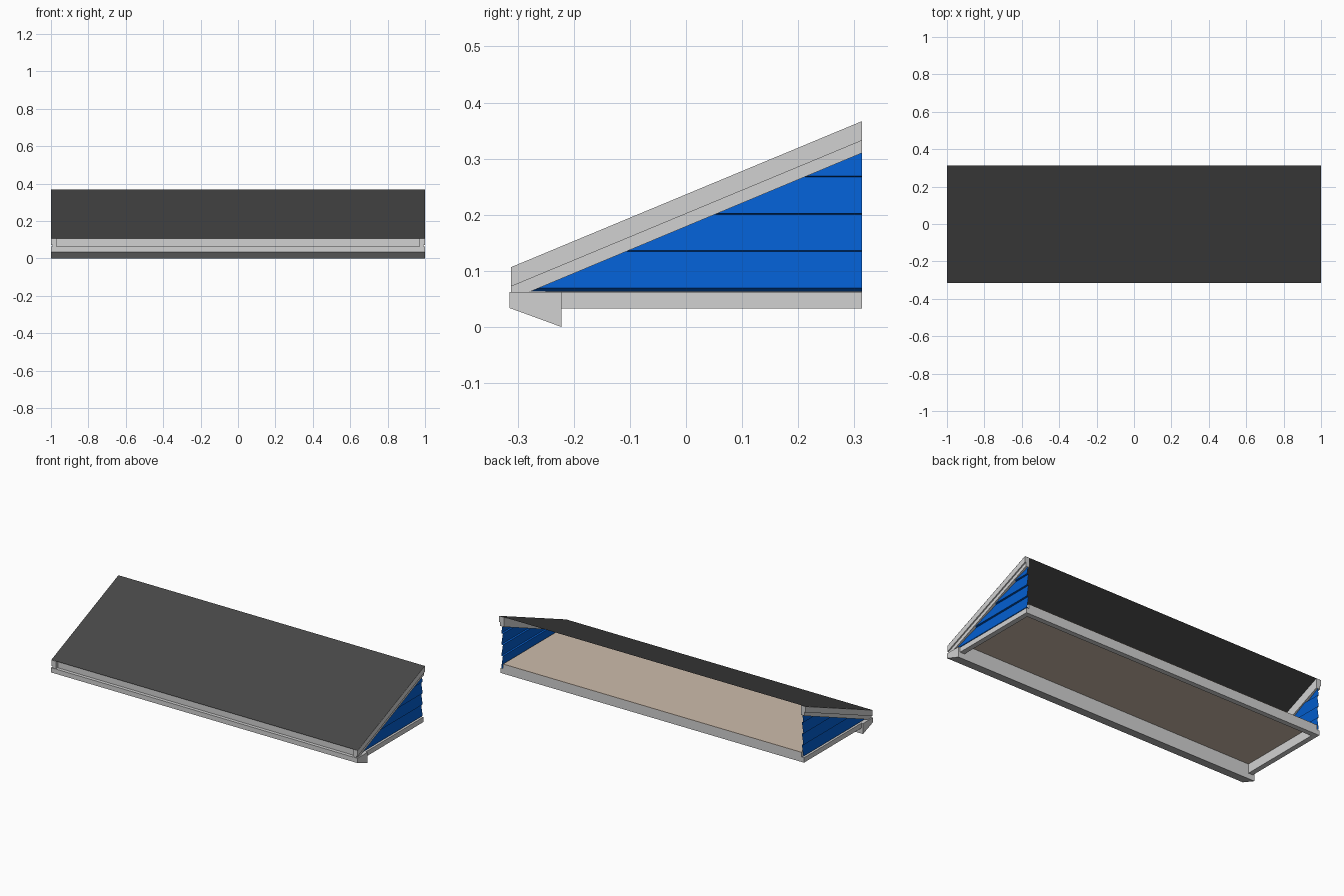
import bpy

cube = bpy.data.objects.get("Cube")
if cube:
    bpy.data.objects.remove(cube, do_unlink=True)


def material(name, r, g, b):
    m = bpy.data.materials.new(name)
    m.use_nodes = True
    m.diffuse_color = (r, g, b, 1)
    m.node_tree.nodes["Principled BSDF"].inputs["Base Color"].default_value = (r, g, b, 1)
    return m


TRIM = material("light_grey_trim", 0.64, 0.64, 0.64)
ROOF = material("dark_grey_roofing", 0.063, 0.063, 0.063)
SIDING = material("blue_siding", 0.001, 0.112, 0.63)
CEILING = material("beige_ceiling", 0.61, 0.5, 0.41)


def add_mesh(name, verts, faces, mat):
    me = bpy.data.meshes.new(name)
    me.from_pydata(verts, [], faces)
    me.materials.append(mat)
    ob = bpy.data.objects.new(name, me)
    bpy.context.collection.objects.link(ob)
    return ob


def extrude_x(name, profile, x0, x1, mat):
    """Solid with a (y, z) profile, counter-clockwise seen from +x."""
    n = len(profile)
    verts = [(x, y, z) for x in (x0, x1) for y, z in profile]
    faces = [tuple(reversed(range(n))), tuple(range(n, 2 * n))]
    faces += [(i, (i + 1) % n, n + (i + 1) % n, n + i) for i in range(n)]
    return add_mesh(name, verts, faces, mat)


def box(name, x0, x1, y0, y1, z0, z1, mat):
    return extrude_x(name, [(y0, z0), (y1, z0), (y1, z1), (y0, z1)], x0, x1, mat)


FRONT, BACK = -0.312, 0.3135
SLOPE = 0.416
BASE_BOTTOM, BASE_TOP = 0.033, 0.062
CEILING_BOTTOM, CEILING_TOP = 0.087, 0.09
INNER, WALL = 0.97, 0.974


def slope_z(y, front_z):
    return front_z + (y - FRONT) * SLOPE


def slab(front_low, front_high):
    return [(FRONT, front_low), (BACK, slope_z(BACK, front_low)),
            (BACK, slope_z(BACK, front_high)), (FRONT, front_high)]


# Roof covering: one thin sheet
roof_back = slope_z(BACK, 0.107)
add_mesh("roof", [(-1, FRONT, 0.107), (1, FRONT, 0.107),
                  (1, BACK, roof_back), (-1, BACK, roof_back)], [(0, 1, 2, 3)], ROOF)

# Front eave: sloped soffit beam and recessed fascia
extrude_x("eave_beam", [(-0.315, 0.034), (-0.222, 0), (-0.222, BASE_TOP),
                        (-0.315, BASE_TOP)], -1, 1, TRIM)
box("front_fascia", -INNER, INNER, -0.295, -0.28, BASE_TOP, 0.111, TRIM)

# Base frame: lower rail, upper curbs and the raised ceiling panel
box("back_frame", -0.985, 0.985, BACK - 0.03, BACK, BASE_BOTTOM, BASE_TOP, TRIM)
box("back_curb", -WALL, WALL, BACK - 0.03, BACK, BASE_TOP, CEILING_BOTTOM, TRIM)
box("front_curb", -WALL, WALL, -0.25, -0.222, BASE_TOP, CEILING_BOTTOM, TRIM)
box("ceiling", -WALL, WALL, -0.27, BACK, CEILING_BOTTOM, CEILING_TOP, CEILING)


def gable_siding(name, side):
    """Overlapping boards as a stepped sheet, each clipped by the roof slope."""
    verts, faces = [], []
    step, start, out, inset = 0.0664, 0.0695, 0.986, 0.976
    for i in range(5):
        lip = start + i * step
        z0 = lip - (0.0065 if i == 0 else 0.0015)
        z1 = min(lip + step - 0.0015, 0.34)
        for za, xa, zb, xb in ((z0, inset, lip, out), (lip, out, z1, inset)):
            k = len(verts)
            for z, x in ((za, xa), (zb, xb)):
                y = max(FRONT + 0.01, min(BACK, FRONT + (z - 0.075) / SLOPE))
                verts += [(side * x, y, z), (side * x, BACK, z)]
            face = (k, k + 1, k + 3, k + 2)
            faces.append(face if side > 0 else face[::-1])
    return add_mesh(name, verts, faces, SIDING)


# Gable ends, mirrored left and right
for side, label in ((1, "left"), (-1, "right")):
    def span(a, b):
        return sorted((side * a, side * b))

    extrude_x(label + "_rake_board", slab(0.072, 0.1065), *span(INNER, 1), TRIM)
    extrude_x(label + "_rake_trim",
              [(FRONT, BASE_TOP), (-0.28, BASE_TOP), (BACK, 0.31),
               (BACK, slope_z(BACK, 0.072)), (FRONT, 0.072)],
              *span(INNER, 0.993), TRIM)
    box(label + "_frame", *span(0.96, 0.99), -0.23, BACK, BASE_BOTTOM, BASE_TOP, TRIM)
    box(label + "_curb", *span(0.96, WALL), -0.23, BACK, BASE_TOP, CEILING_BOTTOM, TRIM)
    gable_siding(label + "_siding", side)
